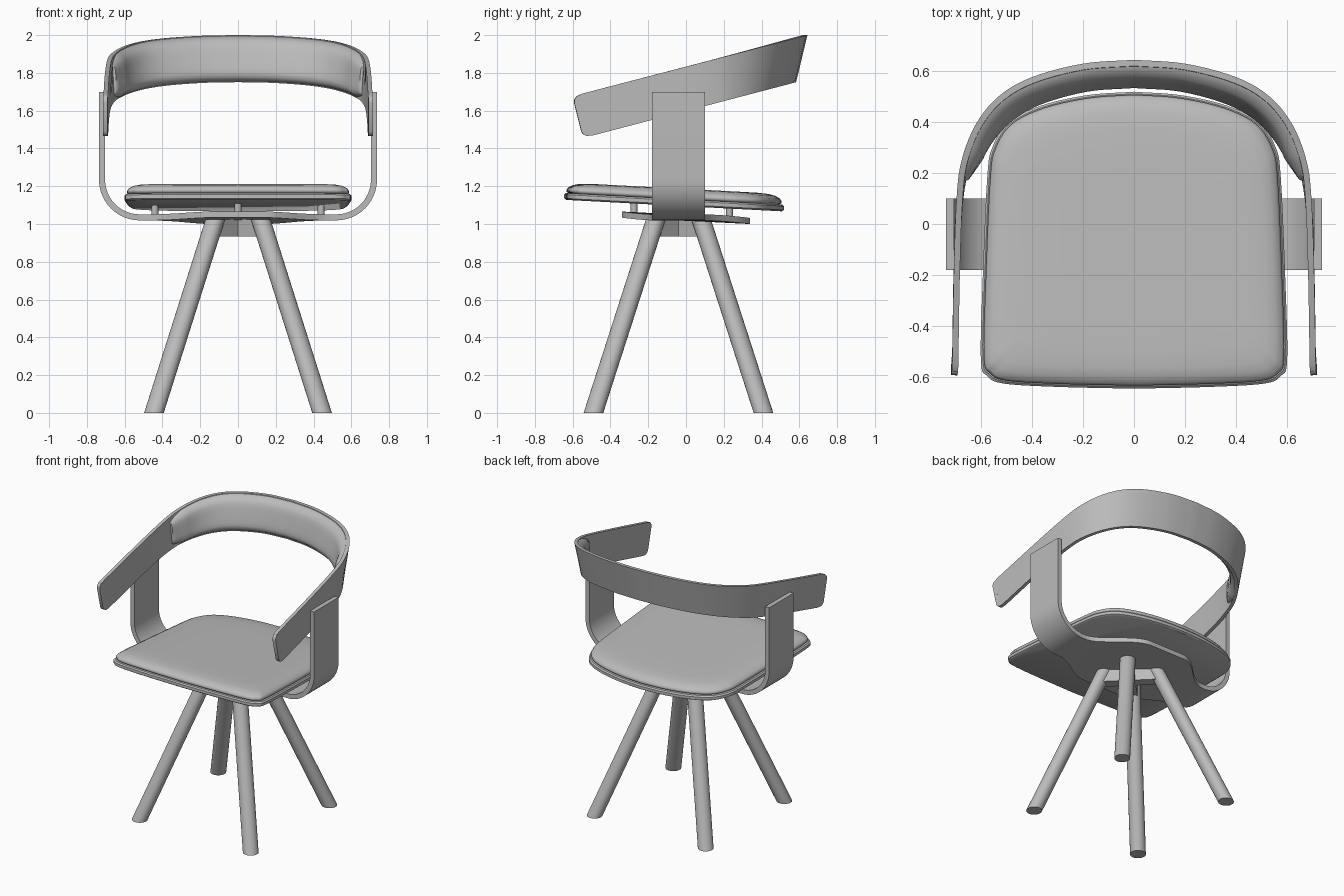
import bpy, bmesh, math
from mathutils import Vector

cube = bpy.data.objects.get("Cube")
if cube:
    bpy.data.objects.remove(cube, do_unlink=True)

mat = bpy.data.materials.new("warm_grey")
mat.use_nodes = True
GREY = (0.5, 0.5, 0.5, 1)
mat.diffuse_color = GREY
mat.node_tree.nodes["Principled BSDF"].inputs["Base Color"].default_value = GREY


def loft(name, rings, sharp=35):
    """Skin a list of closed cross-sections and cap both ends."""
    bm = bmesh.new()
    rows = [[bm.verts.new(p) for p in ring] for ring in rings]
    n = len(rows[0])
    for a, b in zip(rows, rows[1:]):
        for i in range(n):
            j = (i + 1) % n
            bm.faces.new((a[i], a[j], b[j], b[i]))
    bm.faces.new(rows[0][::-1])
    bm.faces.new(rows[-1])
    bmesh.ops.recalc_face_normals(bm, faces=bm.faces)
    mesh = bpy.data.meshes.new(name)
    bm.to_mesh(mesh)
    bm.free()
    mesh.materials.append(mat)
    mesh.shade_smooth()
    mesh.set_sharp_from_angle(angle=math.radians(sharp))
    obj = bpy.data.objects.new(name, mesh)
    bpy.context.collection.objects.link(obj)
    return obj


def curve(points, steps=5):
    """Smooth curve through the points."""
    pts = [Vector(p) for p in points]
    pts = [2 * pts[0] - pts[1]] + pts + [2 * pts[-1] - pts[-2]]
    out = []
    for a, b, c, d in zip(pts, pts[1:], pts[2:], pts[3:]):
        for k in range(steps):
            t = k / steps
            out.append(b + 0.5 * t * (c - a + t * (2 * a - 5 * b + 4 * c - d
                                                   + t * (3 * (b - c) + d - a))))
    return out + [pts[-2]]


def mirrored(half):
    """Half a path ending on x = 0, completed on the other side."""
    return half + [Vector((-p.x, *p[1:])) for p in half[-2::-1]]


def smooth(t):
    t = min(max(t, 0), 1)
    return t * t * (3 - 2 * t)


def circle(x, y, z, r, n=24):
    return [(x + r * math.cos(i * math.tau / n), y + r * math.sin(i * math.tau / n), z)
            for i in range(n)]


# Splayed legs, cut level at the floor and under the strap
MID_Y = -0.04
for sx, side in ((1, "left"), (-1, "right")):
    for sy, end in ((-1, "front"), (1, "back")):
        loft(f"{end}_{side}_leg",
             [circle(sx * 0.445, MID_Y + sy * 0.45, 0, 0.052),
              circle(sx * 0.12, MID_Y + sy * 0.12, 1.025, 0.052)])

# Crossed bars joining the leg tops
for s, label in ((1, "first"), (-1, "second")):
    along, across = Vector((0.13, s * 0.13, 0)), Vector((-s * 0.025, 0.025, 0))
    loft(label + "_cross_bar",
         [[Vector((0, MID_Y, z)) + p for p in
           (along + across, across - along, -along - across, along - across)]
          for z in (0.935, 1.025)])

# Bent strap, widening into a tray under the seat: position and normal
HALF = 0.016
strap = [(Vector((0.72, 1.70)), Vector((1, 0)))]
for i in range(13):
    a = math.pi / 2 * i / 12
    n = Vector((math.cos(a), -math.sin(a)))
    strap.append((Vector((0.52, 1.235)) + 0.2 * n, n))
strap += [(Vector((0.52 - 0.02 * i, 1.035)), Vector((0, -1))) for i in range(1, 27)]
strap += [(Vector((-p.x, p.y)), Vector((-n.x, n.y))) for p, n in strap[-2::-1]]
rings = []
for p, n in strap:
    wide = smooth((0.5 - abs(p.x)) / 0.36) if p.y < 1.1 else 0
    front, back = -0.18 - 0.16 * wide, 0.10 + 0.24 * wide
    tilt = 0.05 if abs(p.x) < 0.55 else 0
    outer, inner = p + n * HALF, p - n * HALF
    rings.append([(q.x, y, q.y - tilt * (y - MID_Y) * wide)
                  for q, y in ((outer, front), (outer, back), (inner, back), (inner, front))])
loft("arm_strap", rings)

# Seat spacers
for x, y, label in ((0.44, MID_Y, "left"), (-0.44, MID_Y, "right"),
                    (0, -0.275, "front"), (0, 0.23, "back")):
    z = 1.04 - 0.05 * y
    loft(label + "_spacer", [circle(x, y, z, 0.018, 12), circle(x, y, z + 0.075, 0.018, 12)])

# Seat outline, shared by board and cushion
outline = mirrored(curve([(0, -0.645), (0.3, -0.638), (0.51, -0.625), (0.575, -0.595),
                          (0.6, -0.53), (0.592, -0.2), (0.575, 0.18), (0.555, 0.3),
                          (0.49, 0.4), (0.36, 0.465), (0.18, 0.505), (0, 0.518)]))[:-1]


def seat_ring(inset, height):
    k = 1 - inset / 0.59
    return [(p.x * k, (p.y + 0.06) * k - 0.06,
             1.097 + height - 0.053 * ((p.y + 0.06) * k)) for p in outline]


loft("seat_board", [seat_ring(*r) for r in
                    ((0.012, 0), (0, 0.008), (0, 0.028), (0.008, 0.036))])
loft("seat_cushion", [seat_ring(*r) for r in
                      ((0.03, 0.034), (0.014, 0.042), (0.012, 0.054), (0.02, 0.066),
                       (0.045, 0.08), (0.08, 0.088), (0.15, 0.092), (0.3, 0.092), (0.5, 0.092))],
     sharp=60)

# Backrest: outer top edge in plan, from arm tip round to the middle
plan = mirrored(curve([(0.716, -0.6), (0.714, -0.575), (0.712, -0.55), (0.706, -0.2),
                       (0.695, 0.1), (0.675, 0.25), (0.62, 0.39), (0.53, 0.5),
                       (0.4, 0.575), (0.2, 0.628), (0, 0.643)]))


def normal(i):
    d = plan[min(i + 1, len(plan) - 1)] - plan[max(i - 1, 0)]
    return Vector((-d.y, d.x)).normalized()


def band_point(i, v, depth):
    """Point on the band: v runs from top to bottom, depth goes inward."""
    p, n = plan[i], normal(i)
    if n.dot(p) > 0:
        n = -n
    f = smooth((p.y + 0.1) / 0.7)
    low_y = p.y + 0.055 - 0.115 * f
    top = Vector((p.x, p.y, 1.833 + 0.26 * p.y))
    low = Vector((p.x * (1 - 0.05 * f), low_y, 1.598 + 0.262 * low_y))
    return top.lerp(low, v) + Vector((n.x, n.y, 0)) * depth


THICK = 0.024
rings = []
for i, p in enumerate(plan):
    c = 0.16 * (1 - math.sqrt(max(0, 1 - max(0, (-0.55 - p.y) / 0.05) ** 2)))
    rings.append([band_point(i, v, d) for v, d in
                  ((c, 0), (1 - c, 0), (1 - c, THICK), (c, THICK))])
loft("backrest_band", rings)

# Padding inside the backrest, rounded over its edges and ends
START = 0.16
section = [k / 10 for k in range(11)]
rings = []
for i, p in enumerate(plan):
    if p.y < START:
        continue
    end = math.sqrt(min(1, (p.y - START) / 0.12 + 0.02))
    rim = 0.02 + 0.2 * (1 - end)
    ring = [band_point(i, 1 - rim, THICK - 0.006), band_point(i, rim, THICK - 0.006)]
    for s in section:
        bulge = (1 - abs(2 * s - 1) ** 4) ** 0.5
        ring.append(band_point(i, rim + (1 - 2 * rim) * s, THICK + 0.042 * end * bulge))
    rings.append(ring)
loft("backrest_pad", rings, sharp=60)
